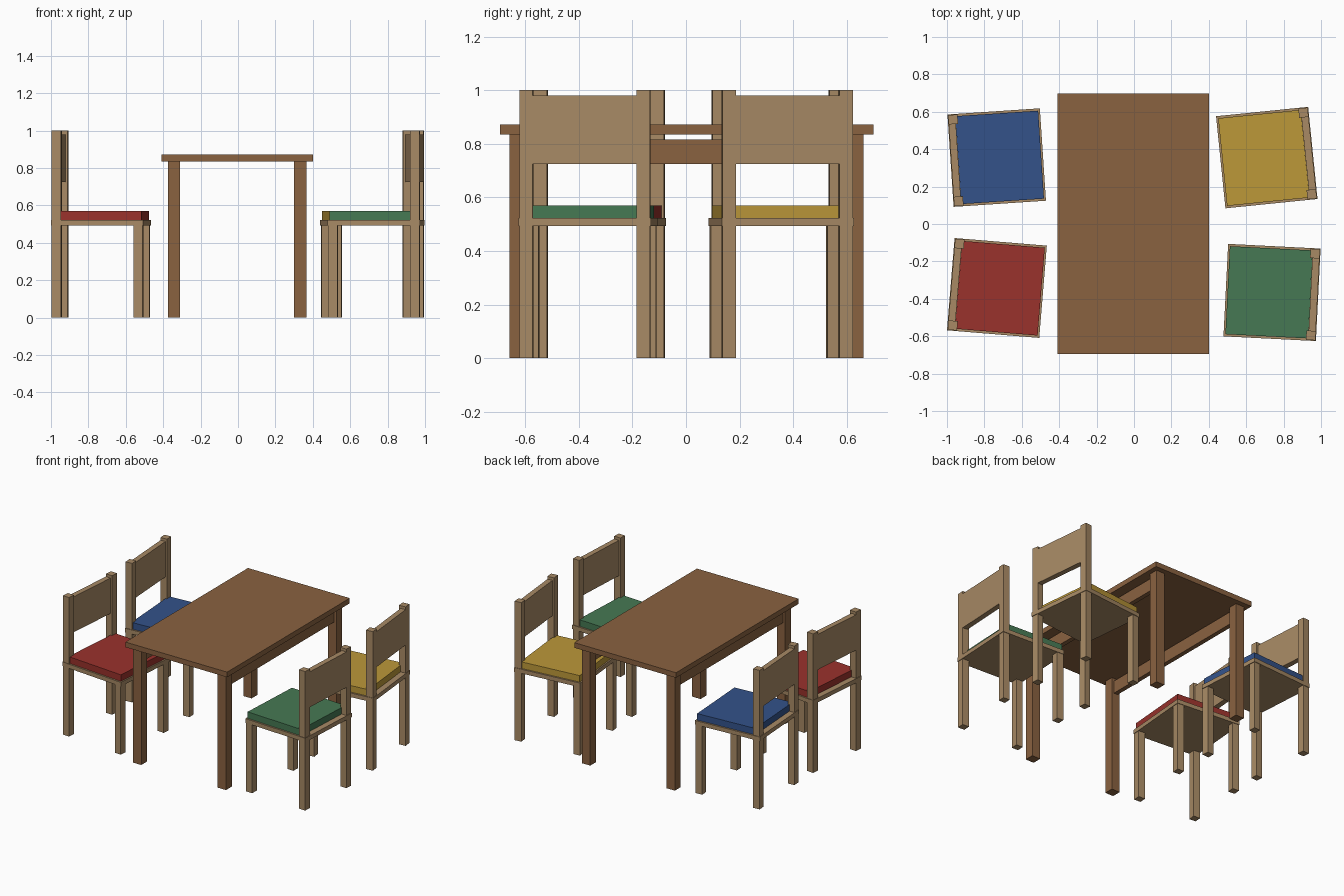
import bpy
from math import radians
from mathutils import Matrix, Vector

cube = bpy.data.objects.get("Cube")
if cube:
    bpy.data.objects.remove(cube, do_unlink=True)


def material(name, rgb):
    """Flat material from 0-255 display values, stored as linear."""
    linear = [((c / 255 + 0.055) / 1.055) ** 2.4 for c in rgb] + [1]
    mat = bpy.data.materials.new(name)
    mat.use_nodes = True
    mat.diffuse_color = linear
    bsdf = mat.node_tree.nodes["Principled BSDF"]
    bsdf.inputs["Base Color"].default_value = linear
    bsdf.inputs["Roughness"].default_value = 0.8
    return mat


table_wood = material("table wood", (138, 98, 64))
chair_wood = material("chair wood", (168, 138, 101))
red = material("red cushion", (154, 50, 44))
blue = material("blue cushion", (51, 82, 138))
green = material("green cushion", (70, 121, 83))
yellow = material("yellow cushion", (188, 152, 57))


def box(name, low, high, mat, place):
    """Box between two corners, moved by the placement matrix."""
    low, high = Vector(low), Vector(high)
    bpy.ops.mesh.primitive_cube_add(size=1)
    obj = bpy.context.object
    obj.name = name
    obj.data.transform(Matrix.Translation((low + high) / 2)
                       @ Matrix.Diagonal((high - low).to_4d()))
    obj.data.materials.append(mat)
    obj.matrix_world = place
    return obj


# Table: top, four legs, and a rail along each long side
table = Matrix.Translation((-0.005, 0.002, 0))
box("table_top", (-0.405, -0.697, 0.835), (0.405, 0.697, 0.872), table_wood, table)
for sx, side in ((-1, "right"), (1, "left")):
    x = sx * 0.337
    for sy, end in ((-1, "front"), (1, "back")):
        y = sy * 0.627
        box(f"table_leg_{end}_{side}", (x - 0.033, y - 0.033, 0),
            (x + 0.033, y + 0.033, 0.835), table_wood, table)
    box(f"table_rail_{side}", (x - 0.016, -0.594, 0.725),
        (x + 0.016, 0.594, 0.815), table_wood, table)

HALF = 0.2475     # half the seat width
EDGE = 0.244      # outer face of the legs
POST = 0.05       # leg thickness


def chair(label, x, y, angle, cushion):
    """Chair facing local +x, with its back at local -x."""
    place = Matrix.Translation((x, y, 0)) @ Matrix.Rotation(radians(angle), 4, "Z")
    inner = EDGE - POST
    box(f"{label}_seat", (-HALF, -HALF, 0.493), (HALF, HALF, 0.523), chair_wood, place)
    box(f"{label}_cushion", (-HALF + 0.042, -HALF + 0.012, 0.523),
        (HALF - 0.01, HALF - 0.012, 0.57), cushion, place)
    # Short front legs and tall back posts
    for s, side in ((-1, "right"), (1, "left")):
        y0, y1 = sorted((s * inner, s * EDGE))
        box(f"{label}_front_leg_{side}", (inner, y0, 0), (EDGE, y1, 0.493),
            chair_wood, place)
        box(f"{label}_back_post_{side}", (-EDGE, y0, 0), (-inner, y1, 1.0),
            chair_wood, place)
    box(f"{label}_backrest", (-EDGE, -inner, 0.725), (-EDGE + 0.038, inner, 0.98),
        chair_wood, place)


chair("red_chair", -0.733, -0.342, -4.7, red)
chair("blue_chair", -0.734, 0.355, 3.8, blue)
chair("yellow_chair", 0.71, 0.355, 185.8, yellow)
chair("green_chair", 0.738, -0.366, 177.1, green)
